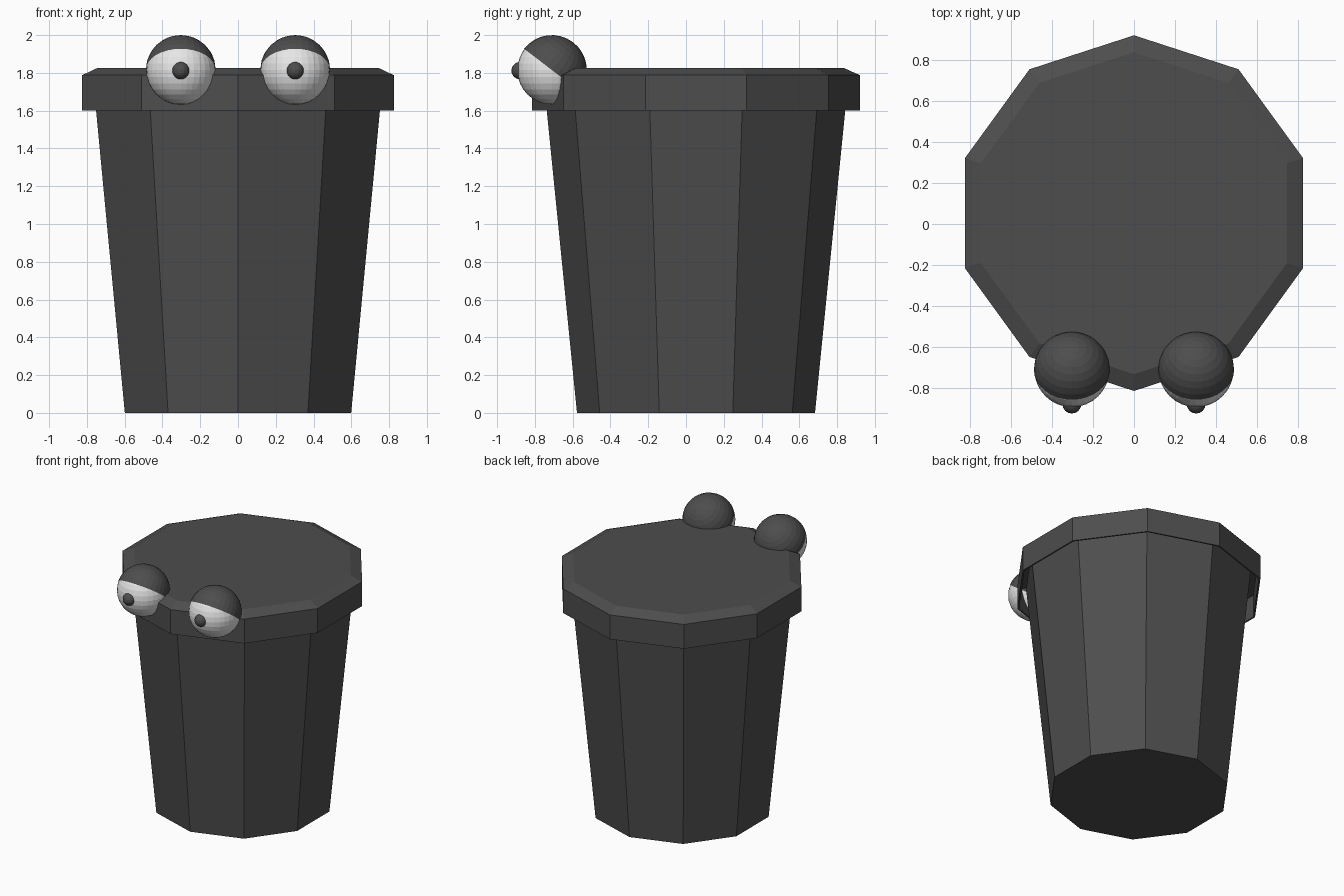
import bpy, bmesh, math
from mathutils import Matrix, Vector

if "Cube" in bpy.data.objects:
    bpy.data.objects.remove(bpy.data.objects["Cube"])


def material(name, value):
    m = bpy.data.materials.new(name)
    m.diffuse_color = (value, value, value, 1)
    m.use_nodes = True
    m.node_tree.nodes["Principled BSDF"].inputs["Base Color"].default_value = m.diffuse_color
    return m


DARK = material("dark grey", 0.075)
WHITE = material("eye white", 0.8)
CY = 0.053   # centre of the bin in y


def finish(name, bm, mat):
    bmesh.ops.recalc_face_normals(bm, faces=bm.faces)
    me = bpy.data.meshes.new(name)
    bm.to_mesh(me)
    bm.free()
    me.materials.append(mat)
    ob = bpy.data.objects.new(name, me)
    bpy.context.collection.objects.link(ob)
    return ob


def lathe(name, profile, mat, sides=10):
    """Ten-sided solid from (radius, z) rings, capped at both ends."""
    bm = bmesh.new()
    rings = []
    for r, z in profile:
        angles = [math.pi / 2 + 2 * math.pi * k / sides for k in range(sides)]
        rings.append([bm.verts.new((r * math.cos(a), CY + r * math.sin(a), z)) for a in angles])
    for a, b in zip(rings, rings[1:]):
        for k in range(sides):
            j = (k + 1) % sides
            bm.faces.new((a[k], a[j], b[j], b[k]))
    bm.faces.new(rings[0])
    bm.faces.new(rings[-1])
    return finish(name, bm, mat)


def ball(name, centre, radius, mat, tilt=0.0, half=False, u=32, v=16):
    bm = bmesh.new()
    bmesh.ops.create_uvsphere(bm, u_segments=u, v_segments=v, radius=radius)
    if half:
        low = [p for p in bm.verts if p.co.z < -1e-4]
        bmesh.ops.delete(bm, geom=low, context='VERTS')
    bmesh.ops.transform(bm, verts=bm.verts,
                        matrix=Matrix.Translation(Vector(centre)) @ Matrix.Rotation(tilt, 4, 'X'))
    return finish(name, bm, mat)


# tapered bin, running up inside the lid
lathe("bin_body", [(0.63, 0), (0.79, 1.6), (0.805, 1.75)], DARK)

# hollow lid with a chamfered top
lathe("bin_lid", [(0.855, 1.775), (0.855, 1.602), (0.867, 1.602),
                  (0.867, 1.788), (0.785, 1.825)], DARK)

# eyes with drooping lids and pupils
for side, sx in (("left", -1), ("right", 1)):
    c = (sx * 0.303, -0.71, 1.815)
    ball(side + "_eyeball", c, 0.183, WHITE)
    ball(side + "_eyelid", c, 0.185, DARK, tilt=-math.radians(37.5), half=True)
    ball(side + "_pupil", (c[0], -0.878, 1.812), 0.046, DARK, u=16, v=12)
